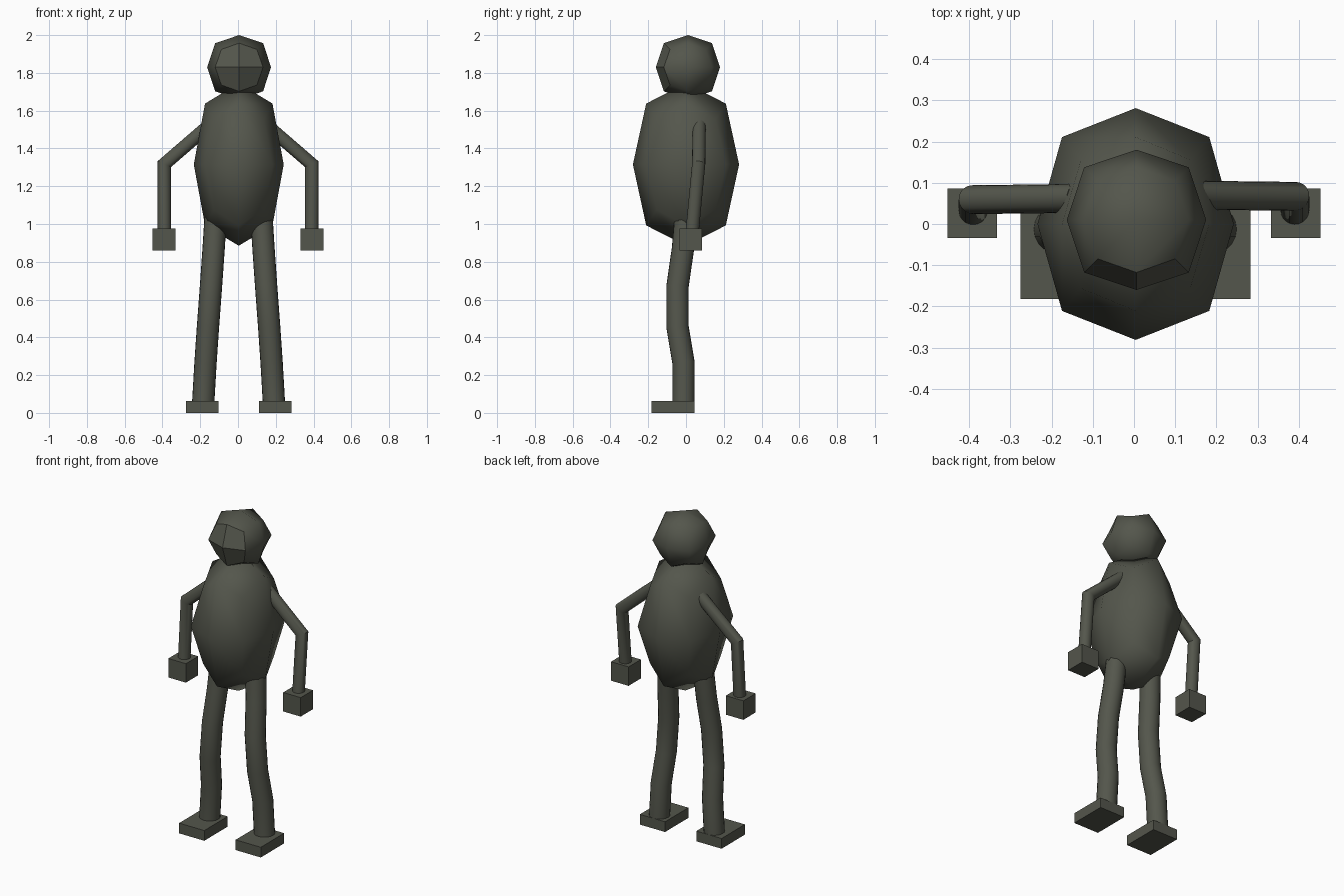
import bpy, bmesh, math
from mathutils import Vector

if "Cube" in bpy.data.objects:
    bpy.data.objects.remove(bpy.data.objects["Cube"], do_unlink=True)

COLOR = (0.088, 0.093, 0.072, 1.0)
mat = bpy.data.materials.new("dark_olive_grey")
mat.use_nodes = True
mat.diffuse_color = COLOR
mat.node_tree.nodes["Principled BSDF"].inputs["Base Color"].default_value = COLOR


def finish(name, bm):
    bmesh.ops.recalc_face_normals(bm, faces=bm.faces)
    mesh = bpy.data.meshes.new(name)
    bm.to_mesh(mesh)
    bm.free()
    mesh.materials.append(mat)
    obj = bpy.data.objects.new(name, mesh)
    bpy.context.collection.objects.link(obj)
    return obj


def box(name, center, size):
    bm = bmesh.new()
    bmesh.ops.create_cube(bm, size=1)
    for v in bm.verts:
        v.co = Vector(center) + Vector(a * b for a, b in zip(v.co, size))
    return finish(name, bm)


def rounded_block(name, center, half, flat_front=False):
    """Cube smoothed one level; the front patch can stay faceted."""
    obj = box(name, center, [2 * h for h in half])
    for poly in obj.data.polygons:
        poly.use_smooth = not (flat_front and poly.normal.y < -0.9)
    sub = obj.modifiers.new("round", 'SUBSURF')
    sub.levels = sub.render_levels = 1
    sub.use_limit_surface = False
    return obj


def tube(name, points, radius, sides=20):
    """Capped round tube with mitred bends."""
    pts = [Vector(p) for p in points]
    dirs = [(b - a).normalized() for a, b in zip(pts, pts[1:])]
    side = dirs[0].cross(Vector((0, 1, 0))).normalized()
    up = side.cross(dirs[0])
    ring = [pts[0] + radius * (math.cos(t) * side + math.sin(t) * up)
            for t in (2 * math.pi * i / sides for i in range(sides))]
    bm = bmesh.new()
    prev = [bm.verts.new(p) for p in ring]
    bm.faces.new(prev)
    for k, d in enumerate(dirs):
        plane = d + dirs[min(k + 1, len(dirs) - 1)]
        ring = [p + d * ((pts[k + 1] - p).dot(plane) / d.dot(plane)) for p in ring]
        cur = [bm.verts.new(p) for p in ring]
        for i in range(sides):
            j = (i + 1) % sides
            bm.faces.new((prev[i], prev[j], cur[j], cur[i]))
        prev = cur
    bm.faces.new(prev)
    obj = finish(name, bm)
    bpy.ops.object.select_all(action='DESELECT')
    obj.select_set(True)
    bpy.context.view_layer.objects.active = obj
    bpy.ops.object.shade_smooth_by_angle(angle=math.radians(30))
    return obj


# Torso and head
rounded_block("torso", (0.004, 0, 1.315), (0.238, 0.281, 0.43))
rounded_block("head", (0.006, 0.01, 1.83), (0.169, 0.17, 0.17), flat_front=True)

# Limbs, hands and feet on both sides
for label, s, arm_y in (("left", 1, 0.07), ("right", -1, 0.062)):
    tube(label + "_arm", [(s * 0.14, arm_y, 1.533),
                          (s * 0.39, arm_y - 0.003, 1.317),
                          (s * 0.39, 0.03, 0.93)], 0.035)
    box(label + "_hand", (s * 0.392, 0.026, 0.917), (0.12, 0.12, 0.117))
    tube(label + "_leg", [(s * 0.12 + 0.003, 0.0, 1.06),
                          (s * 0.132 + 0.003, -0.016, 0.87),
                          (s * 0.146 + 0.003, -0.045, 0.67),
                          (s * 0.162 + 0.003, -0.045, 0.455),
                          (s * 0.175 + 0.003, -0.013, 0.265),
                          (s * 0.188 + 0.003, -0.013, 0.04)], 0.059)
    box(label + "_foot", (s * 0.193 + 0.004, -0.068, 0.0315), (0.172, 0.228, 0.063))
